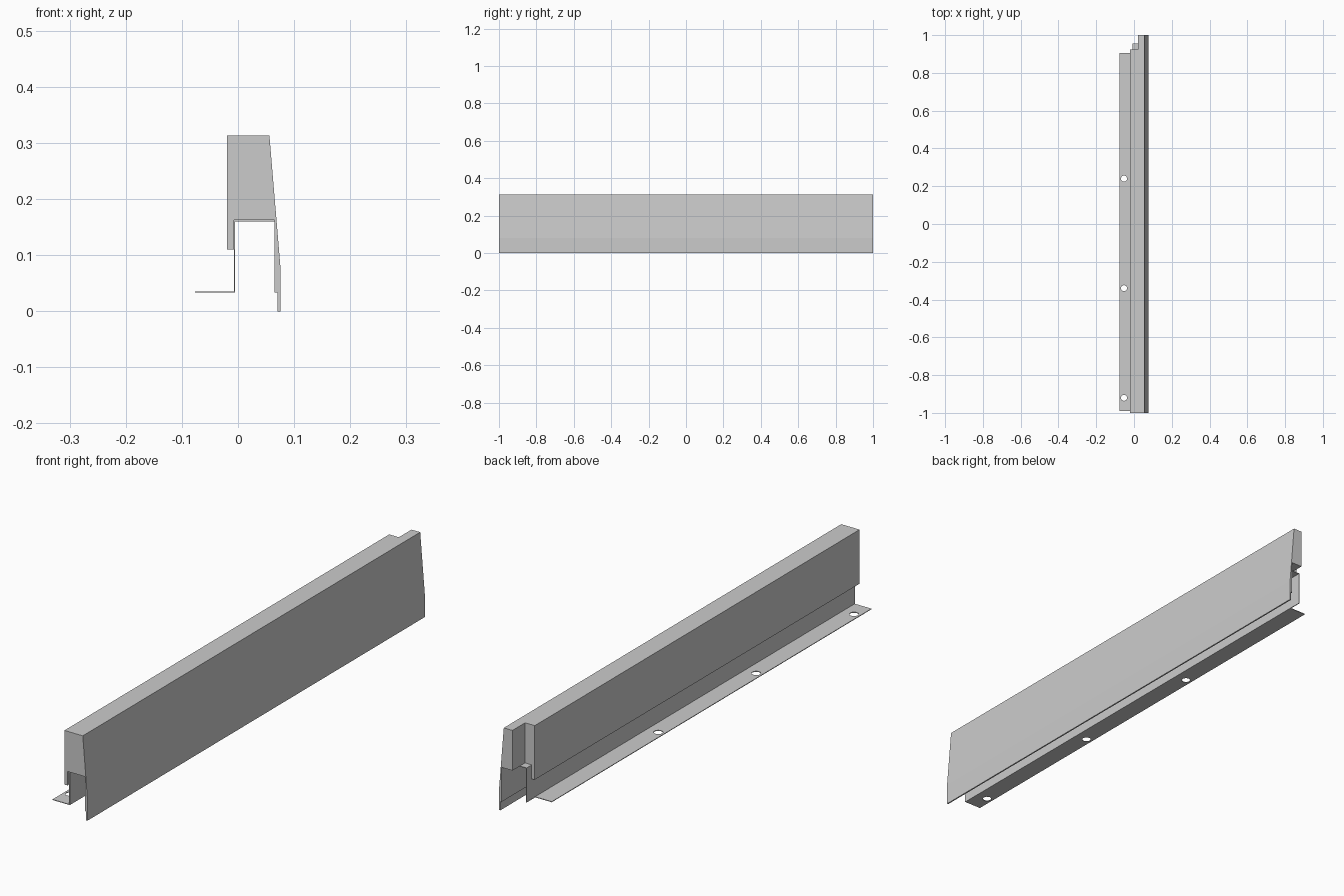
import bpy, bmesh

if "Cube" in bpy.data.objects:
    bpy.data.objects.remove(bpy.data.objects["Cube"])


def extrude_profile(name, points, y0, y1):
    """Closed (x, z) profile extruded along y."""
    bm = bmesh.new()
    face = bm.faces.new([bm.verts.new((x, y0, z)) for x, z in points])
    res = bmesh.ops.extrude_face_region(bm, geom=[face])
    verts = [v for v in res["geom"] if isinstance(v, bmesh.types.BMVert)]
    bmesh.ops.translate(bm, verts=verts, vec=(0, y1 - y0, 0))
    bmesh.ops.recalc_face_normals(bm, faces=bm.faces)
    mesh = bpy.data.meshes.new(name)
    bm.to_mesh(mesh)
    bm.free()
    obj = bpy.data.objects.new(name, mesh)
    bpy.context.collection.objects.link(obj)
    return obj


def box(name, x0, x1, y0, y1, z0, z1):
    return extrude_profile(name, [(x0, z0), (x1, z0), (x1, z1), (x0, z1)], y0, y1)


def cut(target, cutter):
    """Subtract the cutter, apply the result, remove the cutter."""
    cutter.hide_render = True
    mod = target.modifiers.new("cut", "BOOLEAN")
    mod.operation = "DIFFERENCE"
    mod.solver = "EXACT"
    mod.object = cutter
    bpy.context.view_layer.objects.active = target
    bpy.ops.object.modifier_apply(modifier=mod.name)
    bpy.data.objects.remove(cutter)


SHEET = 0.0025      # bracket sheet thickness
FLANGE_Z = 0.033

# Main rail: sloped front, channel underneath, short rear lip
rail = extrude_profile("rail_body", [
    (-0.02, 0.313), (0.056, 0.313), (0.0755, 0.08), (0.0755, 0.0),
    (0.07, 0.0), (0.07, FLANGE_Z), (0.065, FLANGE_Z), (0.065, 0.16 + SHEET),
    (-0.005 - SHEET, 0.16 + SHEET), (-0.005 - SHEET, 0.11), (-0.02, 0.11)], -1, 1)
# Rear corner notch at the far end
cut(rail, box("end_notch", -0.1, 0.02, 0.925, 1.1, -0.1, 0.5))

# Folded sheet bracket lining the channel, with mounting flange
bracket = extrude_profile("mounting_bracket", [
    (-0.0765, FLANGE_Z), (-0.005, FLANGE_Z), (-0.005, 0.16), (0.065, 0.16),
    (0.065, 0.16 + SHEET), (-0.005 - SHEET, 0.16 + SHEET),
    (-0.005 - SHEET, FLANGE_Z + SHEET), (-0.0765, FLANGE_Z + SHEET)], -0.99, 0.955)
# Flange is cut shorter than the upright
cut(bracket, box("flange_trim", -0.2, -0.008, 0.905, 1.1, 0.0, 0.06))

# Screw holes
for y in (-0.92, -0.34, 0.24):
    bpy.ops.mesh.primitive_cylinder_add(vertices=24, radius=0.016, depth=0.05,
                                        location=(-0.053, y, FLANGE_Z))
    bpy.context.view_layer.update()
    cut(bracket, bpy.context.object)
